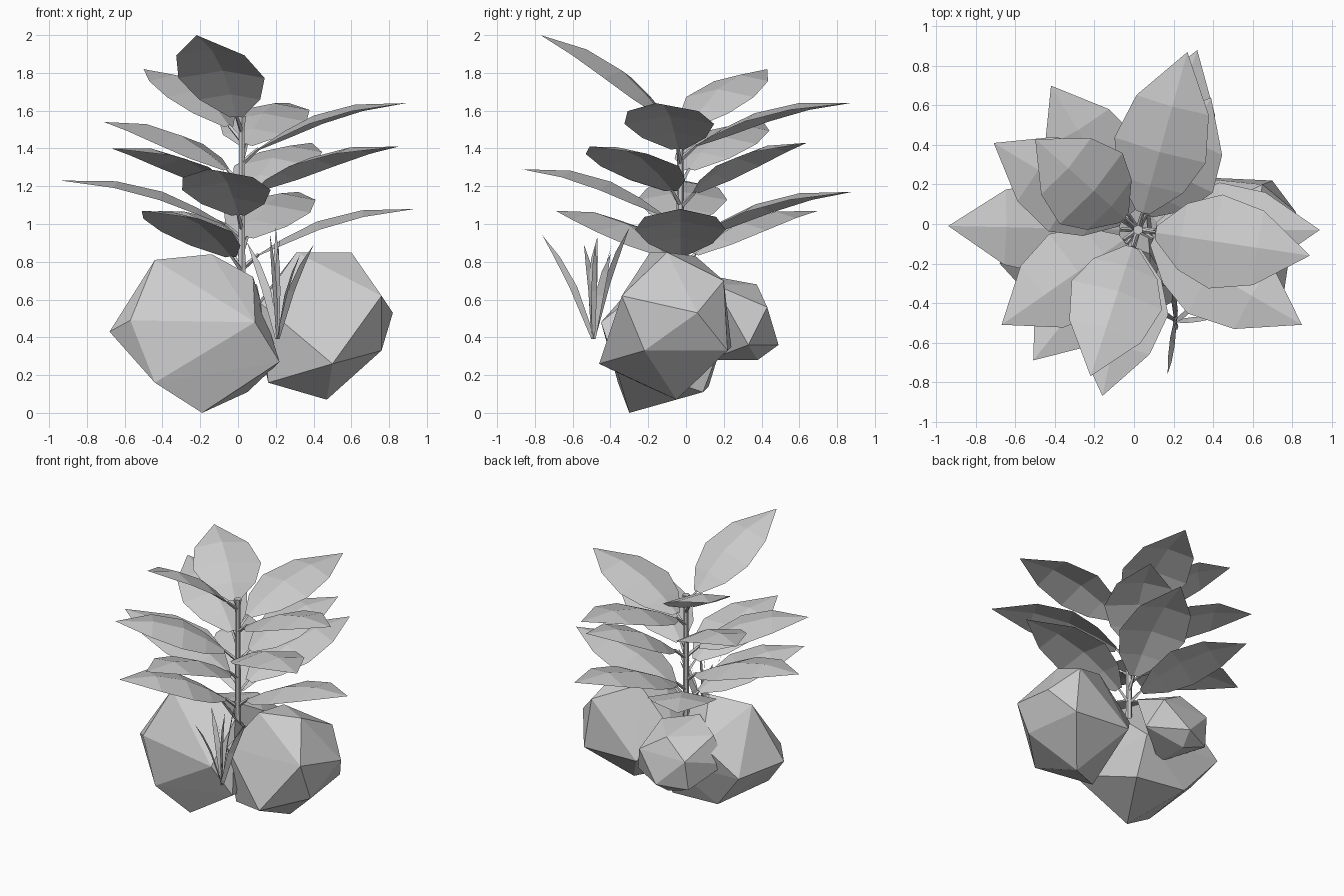
import bpy, bmesh
from math import sin, pi
from mathutils import Vector

STEM = Vector((0.02, -0.03, 0))
UP = Vector((0, 0, 1))


def finish(name, bm):
    me = bpy.data.meshes.new(name)
    bm.to_mesh(me)
    bm.free()
    ob = bpy.data.objects.new(name, me)
    bpy.context.collection.objects.link(ob)
    return ob


def tube(bm, a, b, ra, rb, sides=5):
    q = (b - a).to_track_quat('Z', 'Y').to_matrix().to_4x4()
    q.translation = (a + b) / 2
    bmesh.ops.create_cone(bm, segments=sides, cap_ends=True, radius1=ra,
                          radius2=rb, depth=(b - a).length, matrix=q)


def rock(name, pts):
    bm = bmesh.new()
    for p in pts:
        bm.verts.new(p)
    bmesh.ops.convex_hull(bm, input=bm.verts[:])
    loose = [v for v in bm.verts if not v.link_faces]
    bmesh.ops.delete(bm, geom=loose, context='VERTS')
    bmesh.ops.recalc_face_normals(bm, faces=bm.faces[:])
    finish(name, bm)


def strip(bm, mids, widths, side, lift):
    """Folded blade: left edge, midrib, right edge for every row."""
    rows = []
    for m, w in zip(mids, widths):
        if w == 0:
            v = bm.verts.new(m)
            rows.append((v, v, v))
        else:
            up = lift * w
            rows.append((bm.verts.new(m + side * w + up), bm.verts.new(m),
                         bm.verts.new(m - side * w + up)))
    for r, q in zip(rows, rows[1:]):
        for i in (0, 1):
            f = list(dict.fromkeys((r[i], r[i + 1], q[i + 1], q[i])))
            bm.faces.new(f)


def leaf(name, tip, rise):
    tip = Vector(tip)
    d = tip - STEM
    d.z = 0
    reach = d.length
    d.normalize()
    side = UP.cross(d)
    start = STEM + d * 0.09 + UP * (tip.z - rise - 0.02)
    bm = bmesh.new()
    # leaf stalk
    tube(bm, STEM + UP * (start.z - 0.08), start, 0.014, 0.009, 4)
    # arched blade, edges drooping below the midrib
    normal = (UP * (reach - 0.09) - d * rise).normalized()
    ts = (0, 0.18, 0.40, 0.68, 1)
    mids = [start.lerp(tip, t) + normal * 0.085 * sin(pi * t) for t in ts]
    strip(bm, mids, (0.035, 0.17, 0.24, 0.19, 0), side, normal * -0.19)
    finish(name, bm)


# rocks
rock("left_rock", [
    (-0.68, -0.20, 0.43), (-0.57, -0.32, 0.49), (-0.44, -0.16, 0.81),
    (-0.14, -0.08, 0.84), (0.08, -0.15, 0.72), (0.09, -0.45, 0.48),
    (0.22, -0.38, 0.27), (0.05, 0.09, 0.11), (-0.19, -0.3, 0.0),
    (-0.44, -0.36, 0.16), (-0.58, 0.2, 0.42), (-0.3, 0.24, 0.62),
    (-0.35, 0.12, 0.14), (0.05, 0.2, 0.4)])
rock("right_rock", [
    (0.47, -0.05, 0.07), (0.5, -0.46, 0.26), (0.76, -0.34, 0.62),
    (0.76, -0.22, 0.33), (0.82, 0.06, 0.53), (0.65, 0.2, 0.70),
    (0.7, 0.22, 0.33), (0.31, -0.19, 0.85), (0.6, -0.1, 0.85),
    (0.35, 0.05, 0.83), (0.16, -0.25, 0.16), (0.12, -0.3, 0.58),
    (0.08, 0.05, 0.55), (0.25, 0.24, 0.35)])
rock("back_rock", [
    (-0.1, 0.375, 0.68), (-0.29, 0.43, 0.56), (0.09, 0.43, 0.56),
    (-0.09, 0.49, 0.36), (-0.3, 0.40, 0.34), (-0.12, 0.38, 0.28),
    (0.17, 0.33, 0.36), (-0.44, 0.15, 0.48), (-0.12, 0.12, 0.28),
    (-0.35, 0.17, 0.68), (0.1, 0.15, 0.68), (-0.15, 0.05, 0.74)])

# stem
bm = bmesh.new()
tube(bm, STEM + UP * 0.45, STEM + UP * 1.57, 0.024, 0.016, 6)
tube(bm, STEM + UP * 1.5, STEM + UP * 1.57, 0.016, 0.026, 6)
finish("stem", bm)

# leaves: tip position and rise of the blade
LEAVES = [
    ((-0.22, -0.77, 2.00), 0.41), ((-0.50, 0.43, 1.82), 0.28),
    ((0.89, -0.16, 1.64), 0.22), ((0.27, 0.87, 1.64), 0.20),
    ((-0.71, 0.41, 1.54), 0.23), ((-0.67, -0.51, 1.40), 0.20),
    ((0.85, -0.51, 1.41), 0.21), ((0.39, 0.64, 1.43), 0.24),
    ((-0.94, -0.01, 1.23), 0.21), ((-0.16, -0.87, 1.29), 0.22),
    ((-0.51, -0.69, 1.07), 0.22), ((0.94, -0.03, 1.08), 0.22),
    ((0.32, 0.88, 1.17), 0.22), ((-0.42, 0.70, 1.07), 0.21)]
for i, (tip, rise) in enumerate(LEAVES):
    leaf(f"leaf_{i + 1:02d}", tip, rise)

# grass tuft
root = Vector((0.21, -0.49, 0.39))
bm = bmesh.new()
for tip in [(0.17, -0.76, 0.94), (0.21, -0.54, 0.89), (0.2, -0.3, 0.98),
            (0.40, -0.48, 0.89), (0.33, -0.40, 0.84), (0.05, -0.39, 0.90),
            (0.22, -0.47, 0.93)]:
    tip = Vector(tip)
    d = tip - root
    d.z = 0
    d.normalize()
    side = (UP.cross(d) * 0.6 + d * 0.8)
    mids = [root.lerp(tip, t) + (UP * 0.03 - d * 0.015) * sin(pi * t)
            for t in (0, 0.45, 0.75, 1)]
    strip(bm, mids, (0.012, 0.024, 0.018, 0), side, Vector())
finish("grass_tuft", bm)
